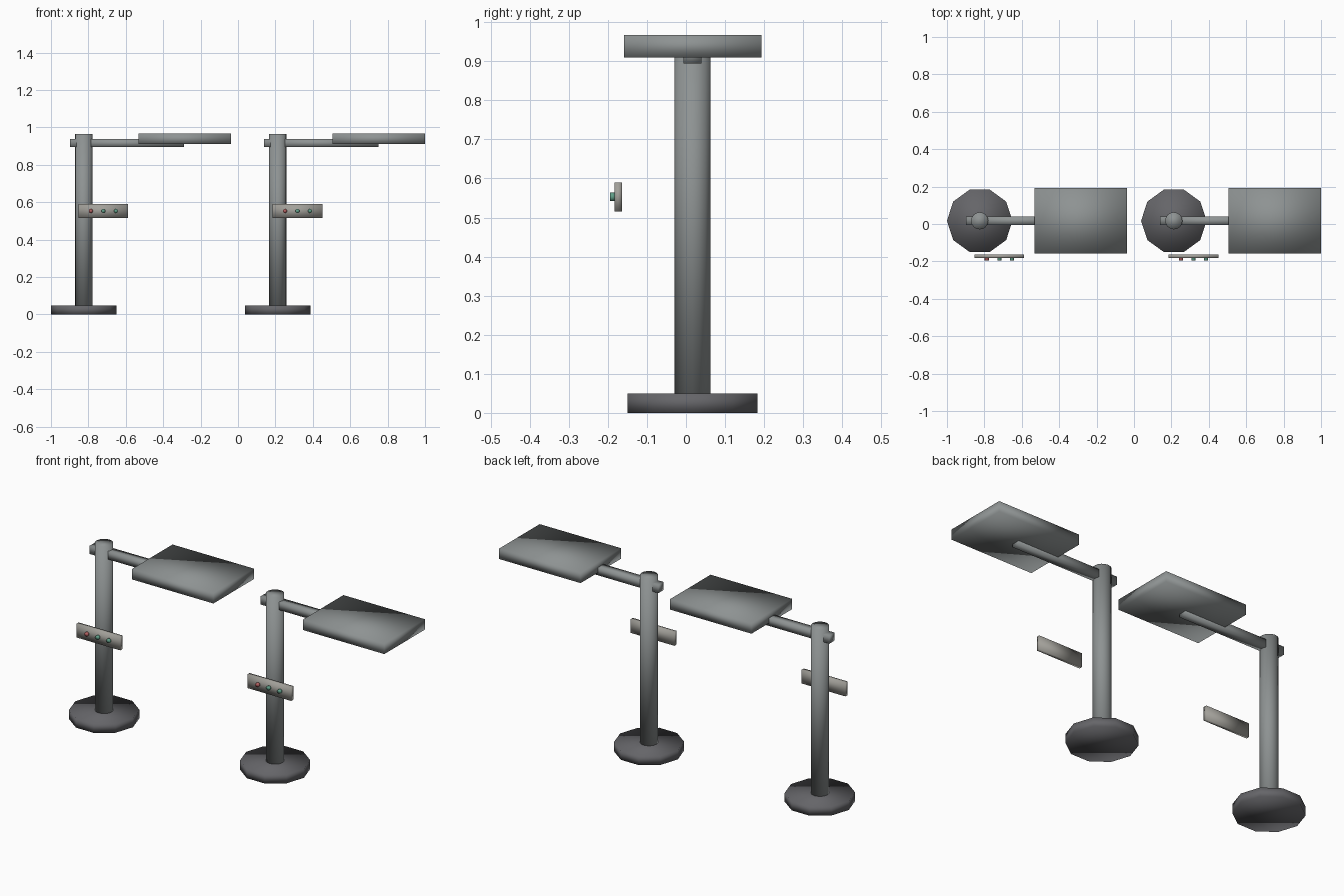
import bpy, math

if "Cube" in bpy.data.objects:
    bpy.data.objects.remove(bpy.data.objects["Cube"])

def mat(name, rgb):
    m = bpy.data.materials.new(name)
    m.diffuse_color = (*rgb, 1)
    m.use_nodes = True
    m.node_tree.nodes["Principled BSDF"].inputs["Base Color"].default_value = m.diffuse_color
    return m

DARK = mat("dark_grey", (0.13, 0.13, 0.14))
STEEL = mat("steel", (0.27, 0.29, 0.29))
PLATE = mat("warm_grey", (0.36, 0.35, 0.32))
RED = mat("red", (0.45, 0.12, 0.12))
GREEN = mat("green", (0.12, 0.35, 0.25))

def finish(name, material):
    ob = bpy.context.object
    ob.name = name
    ob.data.materials.append(material)
    bpy.ops.object.transform_apply(location=False, rotation=True, scale=True)
    bpy.ops.object.shade_smooth()
    return ob

def box(name, x, y, z, material):
    """Box from (min, max) pairs."""
    centre = [(a + b) / 2 for a, b in (x, y, z)]
    bpy.ops.mesh.primitive_cube_add(size=1, location=centre)
    bpy.context.object.scale = [b - a for a, b in (x, y, z)]
    return finish(name, material)

def cylinder(name, sides, radius, depth, centre, material, rot=(0, 0, 0)):
    bpy.ops.mesh.primitive_cylinder_add(vertices=sides, radius=radius, depth=depth,
                                        location=centre, rotation=rot)
    return finish(name, material)

YC = 0.017  # stand axis in y

for side, dx in (("left", 0.0), ("right", 1.038)):
    px = -0.825 + dx

    # ten-sided foot with a corner on the x axis
    cylinder(f"{side}_base", 10, 0.175, 0.049, (px, YC, 0.0245), DARK,
             (0, 0, math.radians(90)))

    # upright post
    cylinder(f"{side}_post", 16, 0.046, 0.918, (px, YC, 0.507), STEEL)

    # square arm through the post, carrying the panel
    box(f"{side}_arm", (-0.898 + dx, -0.288 + dx), (YC - 0.023, YC + 0.023),
        (0.894, 0.938), STEEL)
    box(f"{side}_panel", (-0.533 + dx, -0.038 + dx), (-0.159, 0.193),
        (0.910, 0.967), STEEL)

    # control plate with three buttons
    box(f"{side}_control_plate", (-0.853 + dx, -0.587 + dx), (-0.183, -0.164),
        (0.515, 0.590), PLATE)
    for i, colour in enumerate((RED, GREEN, GREEN)):
        cylinder(f"{side}_button_{i + 1}", 12, 0.011, 0.014,
                 (-0.787 + 0.067 * i + dx, -0.188, 0.553), colour,
                 (math.radians(90), 0, 0))
